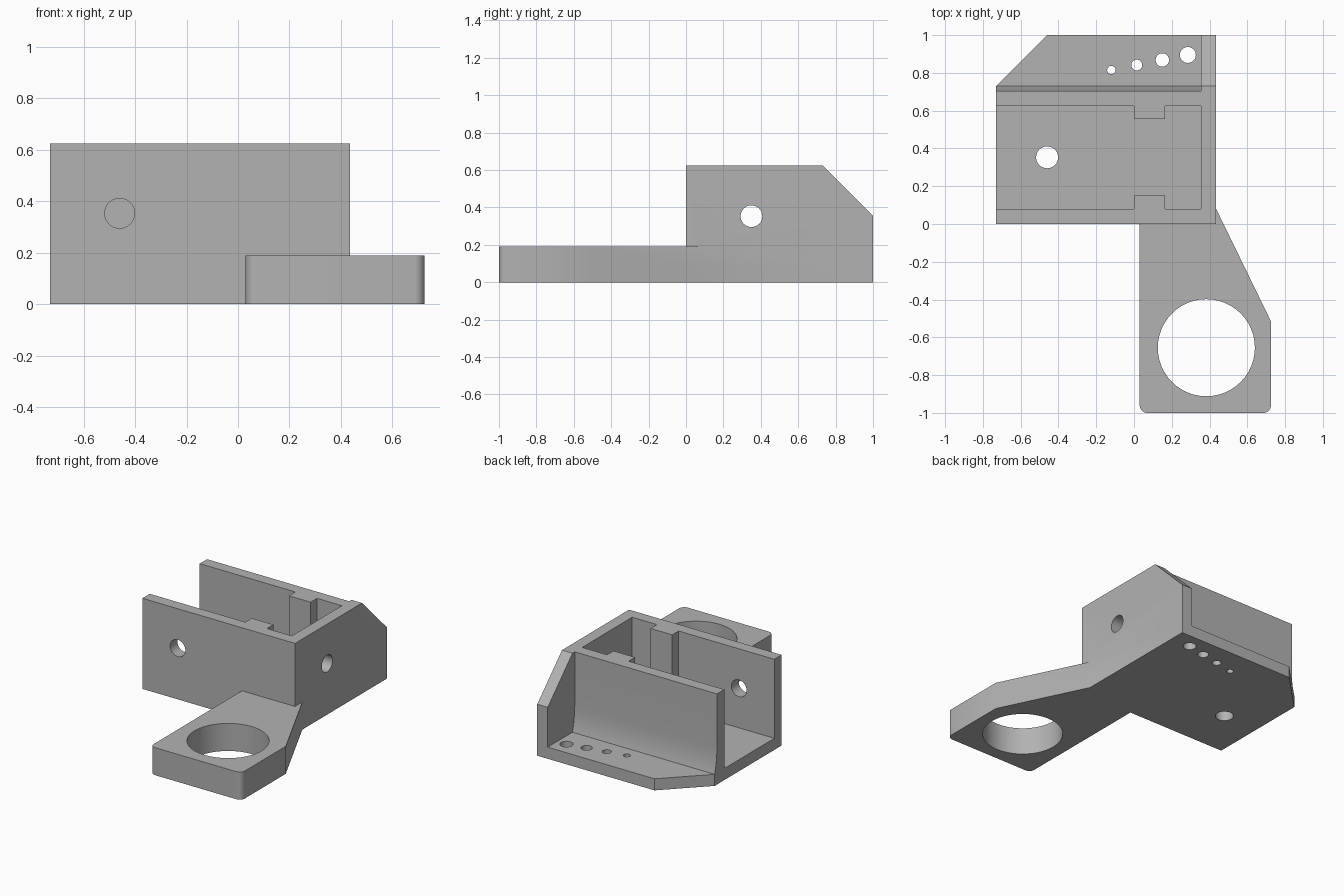
import bpy, bmesh, math
from mathutils import Vector

cube = bpy.data.objects.get("Cube")
if cube:
    bpy.data.objects.remove(cube)

grey = bpy.data.materials.new("plain grey")
grey.use_nodes = True
grey.diffuse_color = (0.45, 0.45, 0.45, 1)
grey.node_tree.nodes["Principled BSDF"].inputs["Base Color"].default_value = grey.diffuse_color

L, R = -0.73, 0.435      # box ends
WALL, TOP = 0.08, 0.625  # wall thickness and height


def prism(name, outline, axis, lo, hi):
    """Extrude a 2D outline along an axis: x takes (y, z), y takes (x, z), z takes (x, y)."""
    def place(p, d):
        return Vector({"x": (d, *p), "y": (p[0], d, p[1]), "z": (*p, d)}[axis])
    bm = bmesh.new()
    face = bm.faces.new([bm.verts.new(place(p, lo)) for p in outline])
    ext = bmesh.ops.extrude_face_region(bm, geom=[face])
    moved = [g for g in ext["geom"] if isinstance(g, bmesh.types.BMVert)]
    bmesh.ops.translate(bm, verts=moved, vec=place((0, 0), hi - lo))
    bmesh.ops.recalc_face_normals(bm, faces=bm.faces)
    mesh = bpy.data.meshes.new(name)
    bm.to_mesh(mesh)
    bm.free()
    mesh.materials.append(grey)
    obj = bpy.data.objects.new(name, mesh)
    bpy.context.collection.objects.link(obj)
    return obj


def arc(cx, cy, r, start, end, n):
    angles = [math.radians(start + (end - start) * i / n) for i in range(n + 1)]
    return [(cx + r * math.cos(a), cy + r * math.sin(a)) for a in angles]


def combine(target, tool, operation):
    """Apply a boolean and discard the tool."""
    mod = target.modifiers.new(operation, "BOOLEAN")
    mod.operation, mod.solver, mod.object = operation, "EXACT", tool
    bpy.context.view_layer.objects.active = target
    bpy.ops.object.modifier_apply(modifier=mod.name)
    bpy.data.objects.remove(tool)


def rect(a, b, c, d):
    return [(a, c), (b, c), (b, d), (a, d)]


# Base plate with a cut corner
bracket = prism("bracket", [(L, 0), (R, 0), (R, 1), (-0.46, 1), (L, 0.73)], "z", 0, WALL)

# Walls: front, end with sloped shoulder, back with flared foot
back_profile = [(0.625, 0), (0.73, 0), (0.73, WALL), (0.722, 0.11), (0.714, 0.15),
                (0.708, 0.2), (0.705, 0.26), (0.705, TOP), (0.625, TOP)]
parts = [
    prism("front_wall", rect(0, WALL, 0, TOP), "x", L, R),
    prism("end_wall", [(0, 0), (1, 0), (1, 0.355), (0.73, TOP), (0, TOP)], "x", R - WALL, R),
    prism("back_wall", back_profile, "x", L, R - WALL),
]

# Guide ribs inside the front and back walls
for name, y0, y1 in (("front_rib", 0.04, 0.15), ("back_rib", 0.555, 0.66)):
    parts.append(prism(name, rect(0, 0.165, y0, y1), "z", 0, TOP))

# Arm reaching forward, with rounded front corners
arm = [(0.03, 0.05)] + arc(0.07, -0.96, 0.04, 180, 270, 8) + arc(0.685, -0.96, 0.04, 270, 360, 8)
arm += [(0.725, -0.515), (R, 0.08), (R - 0.04, 0.05)]
parts.append(prism("arm", arm, "z", 0, 0.19))

for part in parts:
    combine(bracket, part, "UNION")

# Round holes: axis, centre, radius, range
holes = [("z", 0.383, -0.655, 0.257, -0.1, 0.3), ("z", -0.46, 0.353, 0.058, -0.1, 0.2),
         ("y", -0.46, 0.353, 0.058, -0.1, 0.2), ("x", 0.35, 0.353, 0.058, 0.3, 0.5)]
for i in range(4):  # graded row
    holes.append(("z", -0.12 + 0.135 * i, 0.815 + 0.0267 * i, 0.022 + 0.0067 * i, -0.1, 0.2))
for axis, u, v, r, lo, hi in holes:
    combine(bracket, prism("hole", arc(u, v, r, 0, 360, 48)[:-1], axis, lo, hi), "DIFFERENCE")

bpy.ops.object.select_all(action="DESELECT")
bracket.select_set(True)
bpy.context.view_layer.objects.active = bracket
bpy.ops.object.shade_smooth_by_angle(angle=math.radians(30))
